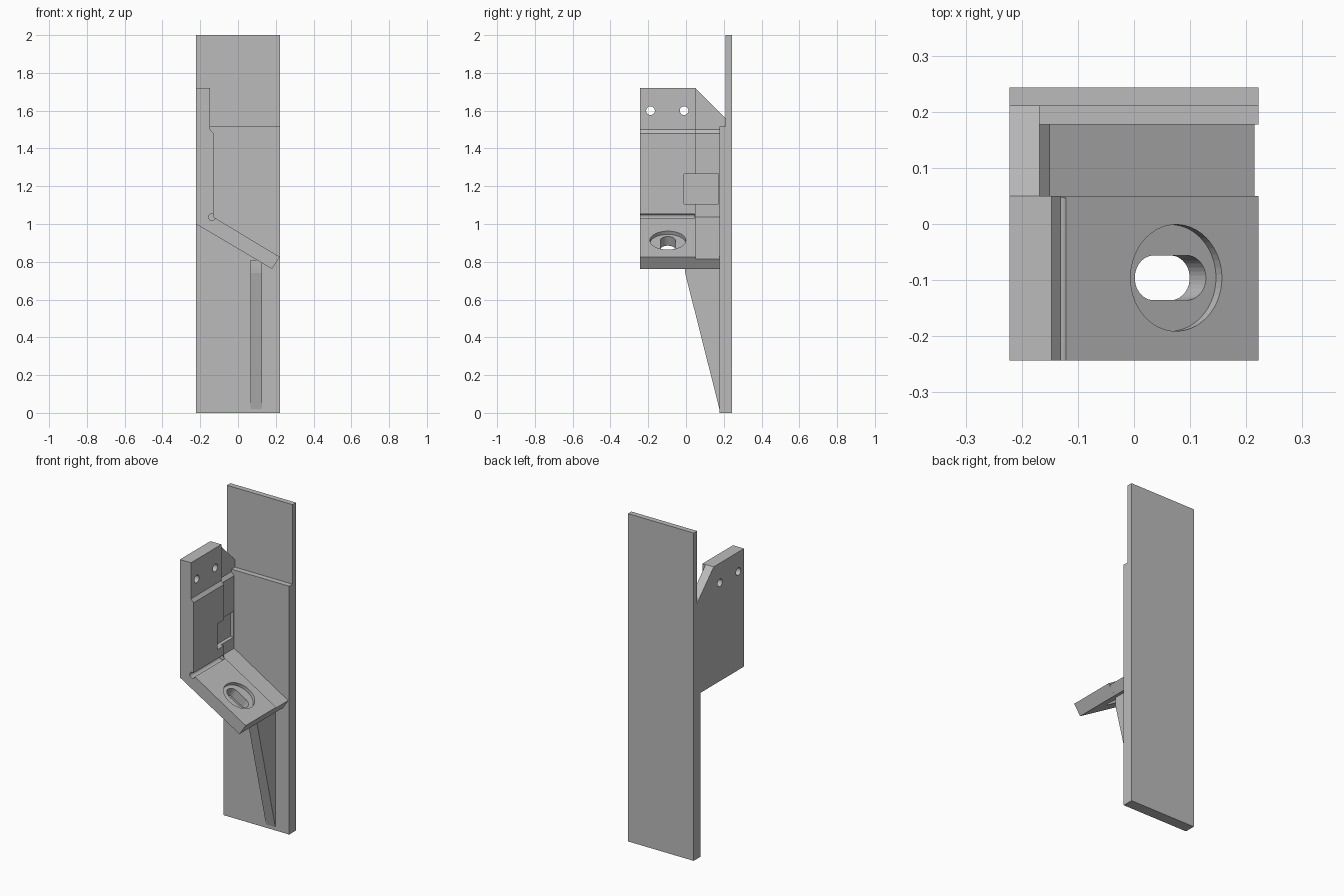
import bpy, bmesh, math
from mathutils import Vector

cube = bpy.data.objects.get("Cube")
if cube:
    bpy.data.objects.remove(cube, do_unlink=True)

grey = bpy.data.materials.new("plain_grey")
grey.use_nodes = True
tone = (0.5, 0.5, 0.5, 1)
grey.diffuse_color = tone
grey.node_tree.nodes["Principled BSDF"].inputs["Base Color"].default_value = tone


def prism(name, points, sweep):
    """Solid made by sweeping a flat outline of 3D points along a vector."""
    bm = bmesh.new()
    face = bm.faces.new([bm.verts.new(p) for p in points])
    moved = bmesh.ops.extrude_face_region(bm, geom=[face])["geom"]
    bmesh.ops.translate(bm, vec=sweep, verts=[v for v in moved if isinstance(v, bmesh.types.BMVert)])
    bmesh.ops.recalc_face_normals(bm, faces=bm.faces)
    mesh = bpy.data.meshes.new(name)
    bm.to_mesh(mesh)
    bm.free()
    mesh.materials.append(grey)
    obj = bpy.data.objects.new(name, mesh)
    bpy.context.collection.objects.link(obj)
    return obj


def along_y(name, outline, y0, y1):
    return prism(name, [(x, y0, z) for x, z in outline], (0, y1 - y0, 0))


def along_x(name, outline, x0, x1):
    return prism(name, [(x0, y, z) for y, z in outline], (x1 - x0, 0, 0))


def ring(cx, cy, r, n=32, stretch=0):
    """Circle outline, or a slot when its halves are pulled apart."""
    pts = []
    for i in range(n):
        a = 2 * math.pi * (i + 0.5) / n
        c = math.cos(a)
        pts.append((cx + r * c + math.copysign(stretch, c), cy + r * math.sin(a)))
    return pts


def cut(obj, *cutters):
    for cutter in cutters:
        cutter.hide_render = True
        mod = obj.modifiers.new("cut", "BOOLEAN")
        mod.operation = "DIFFERENCE"
        mod.solver = "EXACT"
        mod.object = cutter
    deps = bpy.context.evaluated_depsgraph_get()
    mesh = bpy.data.meshes.new_from_object(obj.evaluated_get(deps))
    obj.modifiers.clear()
    obj.data = mesh


# Back plate with a thinner upper part
W, FRONT, BACK, MID = 0.222, -0.243, 0.243, 0.05
along_x("back_plate", [(0.177, 0), (BACK, 0), (BACK, 2), (0.21, 2), (0.21, 1.515), (0.177, 1.515)], -W, W)

# Bent bracket: side wall and sloping shelf, with a shallower rear part
outer = [(-W, 1.72), (-W, 1.0), (0.18, 0.762)]
bracket_front = along_y("bracket_front", outer + [
    (W, 0.825), (-0.13, 1.037), (-0.13, 1.48), (-0.147, 1.5), (-0.147, 1.72)], FRONT, MID)
bracket_rear = along_y("bracket_rear", outer + [
    (0.215, 0.816), (-0.15, 1.037), (-0.15, 1.48), (-0.168, 1.5), (-0.168, 1.72)], MID, 0.21)

# Shelf frame for the sunken slot
slope = Vector((0.857, 0, -0.515))
normal = Vector((0.515, 0, 0.857))
centre = Vector((0.075, -0.096, 0.913))


def shelf_cutter(name, outline, low, high):
    pts = [centre + slope * u + Vector((0, v, 0)) + normal * low for u, v in outline]
    return prism(name, pts, normal * (high - low))


cutters = [
    shelf_cutter("counterbore_cutter", ring(0, 0, 0.095, 48), -0.02, 0.06),
    shelf_cutter("slot_cutter", ring(0, 0, 0.04, 32, 0.034), -0.15, 0.05),
    along_y("corner_groove_cutter", ring(-0.138, 1.036, 0.018, 20), FRONT - 0.05, MID - 0.004),
    along_x("front_hole_cutter", ring(-0.188, 1.6, 0.023), -0.3, 0),
    along_x("rear_hole_cutter", ring(-0.01, 1.6, 0.023), -0.3, 0),
]
pocket = along_x("pocket_cutter", [(-0.01, 1.107), (0.172, 1.107), (0.172, 1.264), (-0.01, 1.264)], -0.172, -0.1)
bevel = along_x("bevel_cutter", [(MID, 1.72), (0.25, 1.52), (0.25, 1.8), (MID, 1.8)], -0.3, 0)
cut(bracket_front, pocket, *cutters)
cut(bracket_rear, pocket, bevel)
for helper in cutters + [pocket, bevel]:
    bpy.data.objects.remove(helper, do_unlink=True)

# Tapered support rib under the shelf
along_x("support_rib", [(0.19, 0.02), (0.177, 0.02), (0.003, 0.71), (-0.004, 0.74),
                        (-0.006, 0.77), (-0.006, 0.81), (0.19, 0.81)], 0.065, 0.128)
